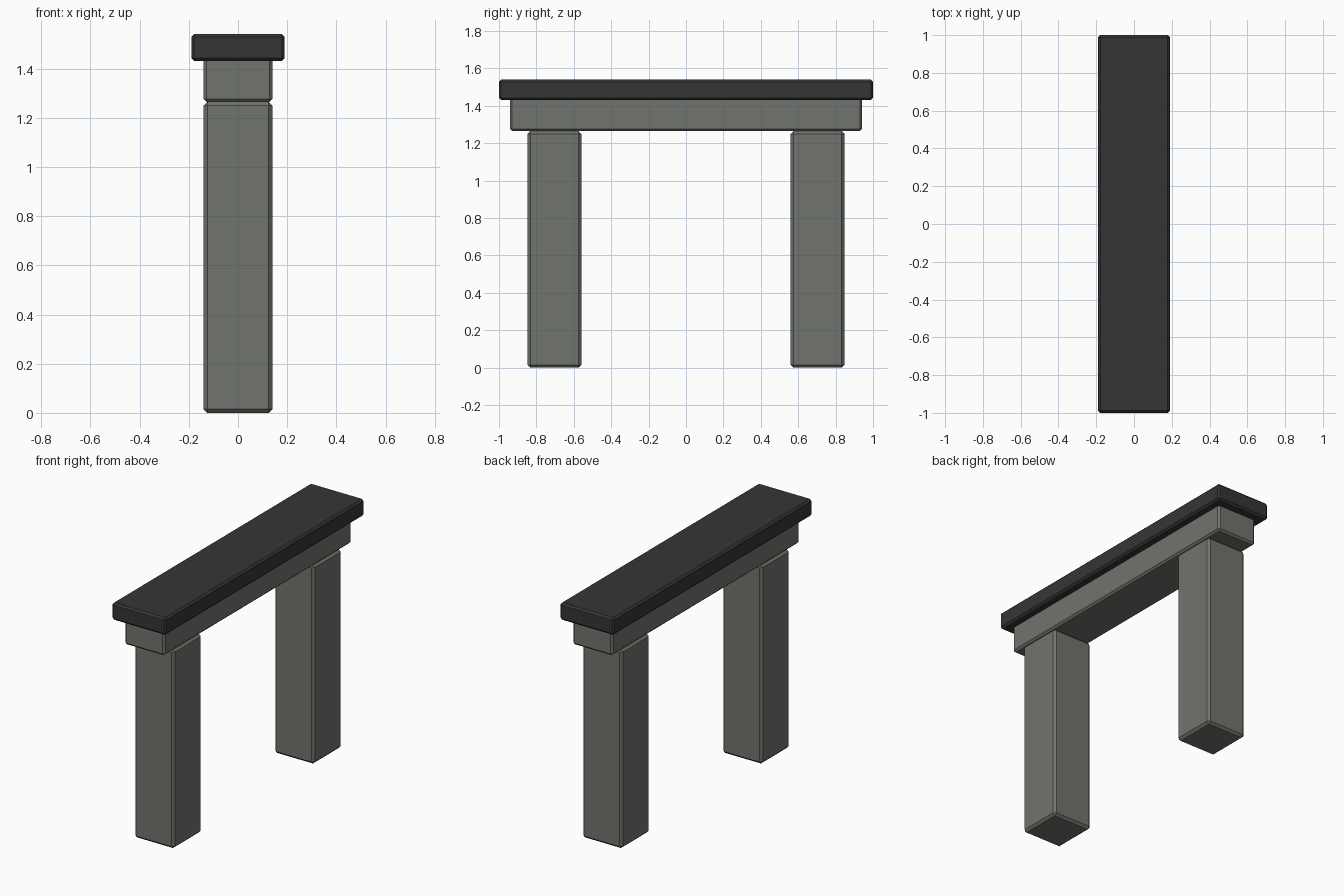
import bpy

if "Cube" in bpy.data.objects:
    bpy.data.objects.remove(bpy.data.objects["Cube"])


def material(name, rgb):
    m = bpy.data.materials.new(name)
    m.diffuse_color = (*rgb, 1.0)
    m.use_nodes = True
    m.node_tree.nodes["Principled BSDF"].inputs["Base Color"].default_value = m.diffuse_color
    return m


stone = material("grey_stone", (0.165, 0.175, 0.155))
dark = material("dark_slab", (0.036, 0.036, 0.036))


def block(name, x, y, z, mat, chamfer):
    """Chamfered box spanning the given (min, max) ranges."""
    ranges = (x, y, z)
    bpy.ops.mesh.primitive_cube_add(size=1, location=[(a + b) / 2 for a, b in ranges])
    ob = bpy.context.object
    ob.name = name
    ob.scale = [b - a for a, b in ranges]
    bpy.ops.object.transform_apply(location=False, rotation=False, scale=True)
    ob.data.materials.append(mat)
    bev = ob.modifiers.new("chamfer", 'BEVEL')
    bev.width = chamfer
    bev.segments = 1
    return ob


# Two square legs
for side, name in ((-1, "front_leg"), (1, "back_leg")):
    block(name, (-0.14, 0.14), sorted((side * 0.56, side * 0.847)), (0, 1.265), stone, 0.015)

# Beam resting on the legs, its top sunk into the slab
block("beam", (-0.14, 0.14), (-0.942, 0.942), (1.265, 1.45), stone, 0.012)

# Overhanging dark top slab
block("top_slab", (-0.19, 0.19), (-1, 1), (1.43, 1.54), dark, 0.012)
